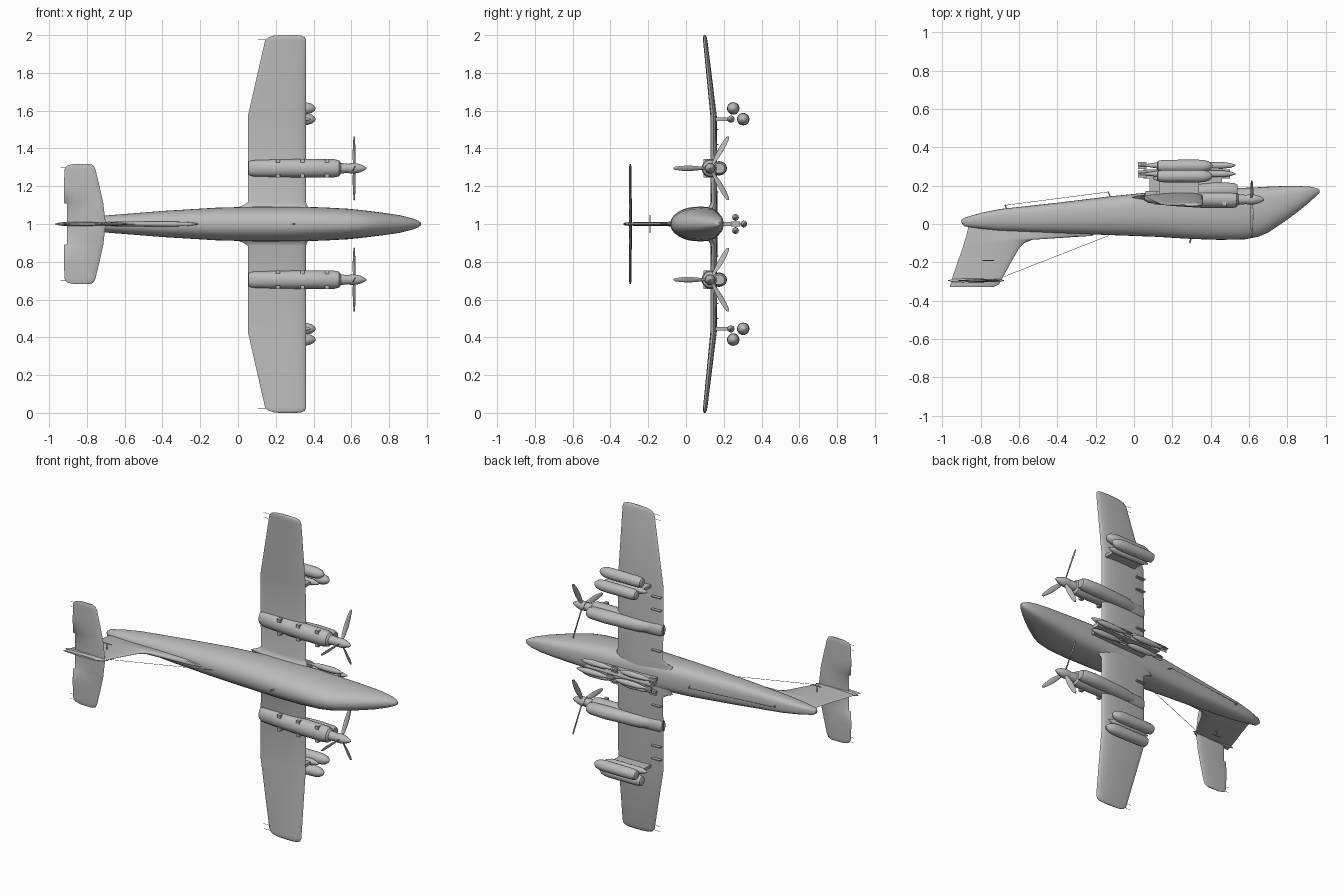
import bpy, bmesh, math
from mathutils import Vector

grey = bpy.data.materials.new("airframe grey")
grey.diffuse_color = (0.5, 0.5, 0.5, 1)
TAU = 2 * math.pi


def finish(name, bm, angle=35):
    bmesh.ops.recalc_face_normals(bm, faces=bm.faces)
    me = bpy.data.meshes.new(name)
    bm.to_mesh(me)
    bm.free()
    ob = bpy.data.objects.new(name, me)
    bpy.context.collection.objects.link(ob)
    me.materials.append(grey)
    bpy.ops.object.select_all(action='DESELECT')
    ob.select_set(True)
    bpy.context.view_layer.objects.active = ob
    bpy.ops.object.shade_smooth_by_angle(angle=math.radians(angle))
    return ob


def loft(name, rings, angle=35):
    """Skin a list of equal-length closed rings and cap both ends."""
    bm = bmesh.new()
    vs = [[bm.verts.new(p) for p in r] for r in rings]
    n = len(rings[0])
    for a, b in zip(vs, vs[1:]):
        for i in range(n):
            j = (i + 1) % n
            bm.faces.new((a[i], a[j], b[j], b[i]))
    bm.faces.new(vs[0])
    bm.faces.new(vs[-1])
    return finish(name, bm, angle)


def body(name, prof, y=0, z=0, n=24):
    """Round body along x; profile of (x, radius_y, radius_z, y_shift)."""
    rings = []
    for x, ry, rz, dy in prof:
        rings.append([(x, y + dy + ry * math.cos(TAU * i / n), z + rz * math.sin(TAU * i / n))
                      for i in range(n)])
    return loft(name, rings)


def revolve(name, prof, y, z, n=20):
    return body(name, [(x, r, r, 0) for x, r in prof], y, z, n)


def box(name, x0, x1, y0, y1, z0, z1):
    return loft(name, [[(x, y0, z0), (x, y1, z0), (x, y1, z1), (x, y0, z1)] for x in (x0, x1)])


def rod(name, a, b, r=0.0015, n=6):
    a, b = Vector(a), Vector(b)
    q = (b - a).to_track_quat('Z', 'Y')
    ring = [q @ Vector((r * math.cos(TAU * i / n), r * math.sin(TAU * i / n), 0)) for i in range(n)]
    return loft(name, [[p + v for v in ring] for p in (a, b)])


def foil(te, le, thick, n=22):
    """Aerofoil outline as (chordwise, thickness) pairs, full at the front."""
    pts = []
    for i in range(n):
        a = TAU * i / n
        c = (1 + math.cos(a)) / 2
        pts.append((te + (le - te) * c, thick / 2 * math.sin(a) * (0.45 + 0.75 * c)))
    return pts


# Fuselage: x, back edge, belly edge, half width
stations = [(-0.9, 0.005, 0.022, 0.008), (-0.885, -0.012, 0.033, 0.020), (-0.8, -0.025, 0.058, 0.033),
            (-0.7, -0.035, 0.078, 0.045), (-0.4, -0.048, 0.111, 0.069), (-0.12, -0.058, 0.145, 0.086),
            (0.1, -0.066, 0.167, 0.092), (0.3, -0.078, 0.176, 0.092), (0.45, -0.083, 0.184, 0.088),
            (0.58, -0.080, 0.189, 0.081), (0.65, -0.066, 0.192, 0.074), (0.7, -0.045, 0.195, 0.068),
            (0.78, 0.008, 0.198, 0.058), (0.86, 0.067, 0.198, 0.046), (0.92, 0.117, 0.195, 0.031),
            (0.955, 0.15, 0.187, 0.017), (0.968, 0.164, 0.179, 0.007)]
rings = []
for x, top, bot, hw in stations:
    mid = top + (bot - top) * 0.6
    ring = []
    for i in range(32):
        c, s = math.cos(TAU * i / 32), math.sin(TAU * i / 32)
        e = 0.68 if c > 0 else 0.92          # squarer belly, rounder back
        h = (bot - mid) if c > 0 else (mid - top)
        ring.append((x, mid + h * math.copysign(abs(c) ** e, c),
                     1 + hw * math.copysign(abs(s) ** e, s)))
    rings.append(ring)
loft("fuselage", rings, 50)

# Swept fin with dorsal fillet: y, trailing edge, leading edge, thickness
fin = [(0.01, -0.86, -0.10, 0.03), (-0.062, -0.875, -0.22, 0.03), (-0.082, -0.882, -0.53, 0.028),
       (-0.10, -0.888, -0.575, 0.026), (-0.13, -0.896, -0.602, 0.024), (-0.2, -0.922, -0.642, 0.022),
       (-0.27, -0.945, -0.68, 0.021), (-0.315, -0.958, -0.705, 0.020), (-0.33, -0.963, -0.735, 0.012)]
loft("fin", [[(px, y, 1 + pt) for px, pt in foil(te, le, t)] for y, te, le, t in fin])

# Left and right halves share one builder
wing = [(0.0, 0.05, 0.36, 0.148, 0.044), (0.085, -0.01, 0.375, 0.14, 0.06), (0.10, 0.03, 0.365, 0.146, 0.046),
        (0.115, 0.052, 0.36, 0.148, 0.040), (0.57, 0.052, 0.36, 0.146, 0.038), (0.97, 0.143, 0.361, 0.102, 0.026),
        (0.988, 0.16, 0.355, 0.1, 0.022), (0.997, 0.19, 0.335, 0.099, 0.014), (1.0, 0.22, 0.31, 0.099, 0.006)]
tail = [(0.0, -0.905, -0.70, 0.018), (0.108, -0.905, -0.713, 0.018), (0.11, -0.92, -0.713, 0.018),
        (0.20, -0.922, -0.733, 0.016), (0.29, -0.918, -0.755, 0.014), (0.31, -0.905, -0.765, 0.012),
        (0.318, -0.87, -0.785, 0.006)]
for side, s in (("left", 1), ("right", -1)):
    loft(f"{side}_wing", [[(px, y + pt, 1 + s * z) for px, pt in foil(te, le, t)]
                          for z, te, le, y, t in wing], 40)
    loft(f"{side}_tailplane", [[(px, -0.295 + pt, 1 + s * z) for px, pt in foil(te, le, t, 16)]
                               for z, te, le, t in tail])

    # Engine nacelle, chin scoop and exhaust stubs
    ez, ey = 1 + s * 0.295, 0.128
    body(f"{side}_nacelle", [(0.055, 0.018, 0.034, 0.012), (0.075, 0.028, 0.042, 0.010), (0.2, 0.042, 0.047, 0.008),
                             (0.36, 0.047, 0.049, 0.003), (0.51, 0.045, 0.048, 0), (0.535, 0.04, 0.042, 0),
                             (0.545, 0.028, 0.028, 0), (0.595, 0.023, 0.023, 0)], ey, ez)
    body(f"{side}_scoop", [(0.08, 0.008, 0.02, -0.03), (0.2, 0.03, 0.036, -0.01), (0.42, 0.042, 0.038, 0),
                           (0.52, 0.04, 0.034, 0), (0.54, 0.03, 0.026, 0)], 0.175, ez, 20)
    for x in (0.2, 0.33, 0.46):
        for d in (-1, 1):
            box("exhaust_stub", x, x + 0.022, ey - 0.035, ey - 0.01, ez + d * 0.03, ez + d * 0.05)

    # Spinner and three twisted tapering blades
    revolve(f"{side}_spinner", [(0.59, 0.027), (0.62, 0.027), (0.645, 0.022), (0.668, 0.012), (0.68, 0.003)], ey, ez)
    for k in range(3):
        a = TAU * k / 3
        out, across = Vector((0, -math.cos(a), math.sin(a))), Vector((0, math.sin(a), math.cos(a)))
        blade = []
        for r, w, tw in ((0.015, 0.006, 50), (0.05, 0.012, 40), (0.1, 0.016, 28), (0.15, 0.014, 20),
                         (0.185, 0.009, 16), (0.194, 0.003, 15)):
            t = math.radians(tw)
            wide = across * math.cos(t) + Vector((math.sin(t), 0, 0))
            thin = Vector((math.cos(t), 0, 0)) - across * math.sin(t)
            c = Vector((0.615, ey, ez)) + out * r
            blade.append([c + wide * w * math.cos(TAU * i / 10) + thin * 0.0035 * math.sin(TAU * i / 10)
                          for i in range(10)])
        loft(f"{side}_propeller_blade", blade)

    # Outboard pylon, rack and two pods
    pz = 1 + s * 0.555
    box(f"{side}_pylon", 0.13, 0.34, 0.15, 0.225, pz - 0.009, pz + 0.009)
    revolve(f"{side}_rack", [(0.1, 0.004), (0.14, 0.019), (0.34, 0.019), (0.385, 0.004)], 0.238, pz, 14)
    for py, dz in ((0.25, 0.612), (0.303, 0.555)):
        revolve("store_pod", [(0.12, 0.018), (0.125, 0.026), (0.15, 0.032), (0.33, 0.033), (0.365, 0.031),
                              (0.39, 0.024), (0.405, 0.013), (0.411, 0.003)], py, 1 + s * dz)

    # Static wicks, wing fences of hinge fairings
    for z in (0.945, 0.975):
        rod("wing_wick", (0.15, 0.1, 1 + s * z), (0.105, 0.1, 1 + s * z), 0.001)
    for z in (0.27, 0.3):
        rod("tail_wick", (-0.91, -0.295, 1 + s * z), (-0.94, -0.295, 1 + s * z), 0.001)
    for z in (0.17, 0.42, 0.5):
        box("flap_hinge", 0.06, 0.12, 0.15, 0.172, 1 + s * z - 0.003, 1 + s * z + 0.003)

# Centreline pylon with clusters of finned stores
box("centre_pylon", 0.08, 0.46, 0.16, 0.245, 0.99, 1.01)
box("centre_rack", 0.05, 0.5, 0.238, 0.285, 0.988, 1.012)
for x0 in (0.03, 0.29):
    for y, z in ((0.262, 1.035), (0.262, 0.965), (0.306, 1.0)):
        revolve("bomb", [(x0, 0.006), (x0 + 0.05, 0.009), (x0 + 0.09, 0.016), (x0 + 0.17, 0.018),
                         (x0 + 0.215, 0.012), (x0 + 0.24, 0.003)], y, z, 14)
        box("bomb_fin", x0 - 0.01, x0 + 0.035, y - 0.018, y + 0.018, z - 0.0015, z + 0.0015)
        box("bomb_fin", x0 - 0.01, x0 + 0.035, y - 0.0015, y + 0.0015, z - 0.018, z + 0.018)

# Aerial masts and wires, tail probe, small belly dome
rod("back_wire", (-0.68, -0.275, 1), (-0.13, -0.06, 1), 0.0012)
rod("belly_wire", (-0.67, 0.098, 1), (-0.13, 0.168, 1), 0.0012)
rod("rear_mast", (-0.66, 0.07, 1), (-0.675, 0.1, 1), 0.003)
rod("front_mast", (-0.12, 0.13, 1), (-0.135, 0.17, 1), 0.003)
rod("back_mast", (0.3, -0.07, 1), (0.29, -0.1, 1), 0.004)
rod("fin_cross_aerial", (-0.76, -0.19, 0.955), (-0.76, -0.19, 1.045), 0.003)
rod("fin_aerial_arm", (-0.79, -0.19, 1.045), (-0.73, -0.19, 1.045), 0.003)
rod("fin_aerial_arm", (-0.79, -0.19, 0.955), (-0.73, -0.19, 0.955), 0.003)
revolve("tail_bullet", [(-0.97, 0.002), (-0.94, 0.009), (-0.8, 0.014), (-0.71, 0.01), (-0.68, 0.002)], -0.295, 1, 12)
